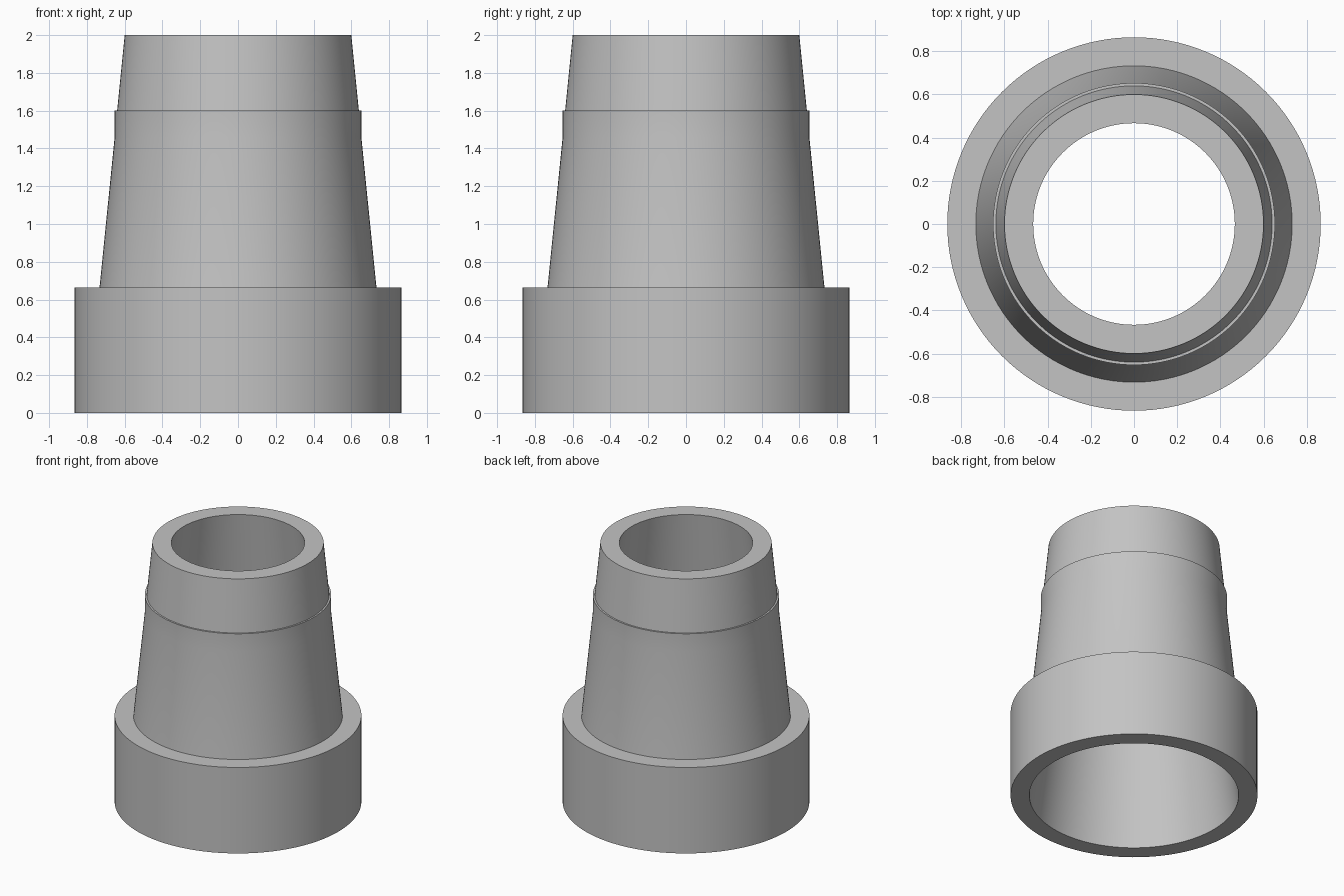
import bpy, bmesh, math

if "Cube" in bpy.data.objects:
    bpy.data.objects.remove(bpy.data.objects["Cube"])

SEGMENTS = 128

grey = bpy.data.materials.new("plain grey")
grey.use_nodes = True
colour = (0.55, 0.55, 0.55, 1)
grey.diffuse_color = colour
grey.node_tree.nodes["Principled BSDF"].inputs["Base Color"].default_value = colour


def lathe(name, profile):
    """Spin a closed (radius, height) profile around z into a solid ring."""
    bm = bmesh.new()
    verts = [bm.verts.new((r, 0, z)) for r, z in profile]
    edges = [bm.edges.new((v, verts[i - 1])) for i, v in enumerate(verts)]
    bmesh.ops.spin(bm, geom=verts + edges, cent=(0, 0, 0), axis=(0, 0, 1),
                   angle=math.tau, steps=SEGMENTS, use_merge=True)
    bmesh.ops.remove_doubles(bm, verts=bm.verts, dist=0.0001)
    bmesh.ops.recalc_face_normals(bm, faces=bm.faces)
    mesh = bpy.data.meshes.new(name)
    bm.to_mesh(mesh)
    bm.free()
    mesh.materials.append(grey)
    obj = bpy.data.objects.new(name, mesh)
    bpy.context.collection.objects.link(obj)
    bpy.ops.object.select_all(action="DESELECT")
    obj.select_set(True)
    bpy.context.view_layer.objects.active = obj
    bpy.ops.object.shade_smooth_by_angle(angle=math.radians(30))
    return obj


# Wide collar, tapered neck with a retaining lip, and a tapered through bore
lathe("tapered_sleeve", [
    (0.733, 0), (0.865, 0), (0.865, 0.665),    # collar
    (0.733, 0.665), (0.653, 1.46),             # lower neck
    (0.653, 1.6), (0.64, 1.6),                 # lip
    (0.6, 2), (0.467, 2),                      # upper neck and rim
])
